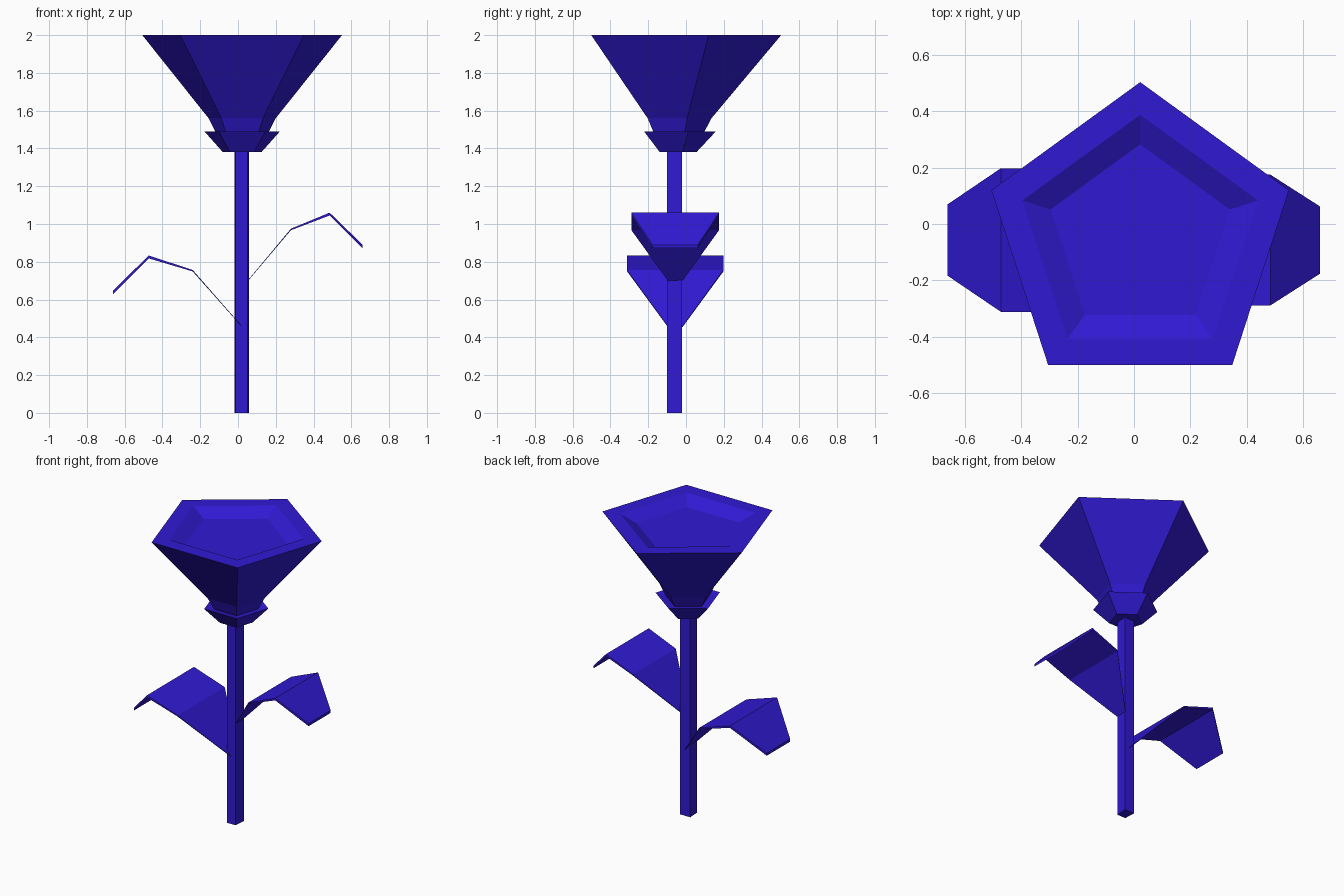
import bpy
from math import sin, cos, pi

if "Cube" in bpy.data.objects:
    bpy.data.objects.remove(bpy.data.objects["Cube"])

CX, CY = 0.022, -0.052   # axis of the flower

blue = bpy.data.materials.new("blue")
blue.diffuse_color = (0.03, 0.01, 0.65, 1)
blue.use_nodes = True
blue.node_tree.nodes["Principled BSDF"].inputs["Base Color"].default_value = blue.diffuse_color


def loft(name, rings):
    """Skin a list of equal-length rings and cap both ends."""
    n = len(rings[0])
    verts = [p for ring in rings for p in ring]
    faces = [(k * n + i, k * n + (i + 1) % n, (k + 1) * n + (i + 1) % n, (k + 1) * n + i)
             for k in range(len(rings) - 1) for i in range(n)]
    last = (len(rings) - 1) * n
    faces += [tuple(reversed(range(n))), tuple(range(last, last + n))]
    mesh = bpy.data.meshes.new(name)
    mesh.from_pydata(verts, [], faces)
    mesh.materials.append(blue)
    obj = bpy.data.objects.new(name, mesh)
    bpy.context.collection.objects.link(obj)
    return obj


def pentagon(r, z):
    return [(CX + r * cos(pi / 2 + i * 2 * pi / 5), CY + r * sin(pi / 2 + i * 2 * pi / 5), z)
            for i in range(5)]


def leaf(name, profile, flip):
    """Profile points are (x, z, half width, thickness)."""
    rings = []
    for x, z, w, t in profile:
        ring = [(x, CY - 0.005 - w, z - t), (x, CY - 0.005 + w, z - t),
                (x, CY - 0.005 + w, z), (x, CY - 0.005 - w, z)]
        rings.append(ring[::-1] if flip else ring)
    return loft(name, rings)


# Stem: four sides, slightly wider at the back
loft("stem", [[(-0.013, -0.10, z), (0.051, -0.10, z), (0.058, -0.02, z), (-0.018, -0.02, z)]
              for z in (0, 1.39)])

# Calyx: small cup under the flower
loft("calyx", [pentagon(r, z) for r, z in ((0.107, 1.38), (0.21, 1.49), (0.13, 1.475))])

# Blossom: neck, flared body, flat rim and recessed centre
loft("blossom", [pentagon(r, z) for r, z in
                 ((0.13, 1.46), (0.15, 1.49), (0.187, 1.56), (0.556, 2.0), (0.44, 2.0), (0.335, 1.95))])

# Leaves: folded strips on either side
leaf("left_leaf", [(0.02, 0.46, 0.04, 0.004), (-0.24, 0.757, 0.255, 0.008),
                   (-0.473, 0.833, 0.255, 0.015), (-0.662, 0.647, 0.127, 0.018)], True)
leaf("right_leaf", [(0.055, 0.705, 0.04, 0.004), (0.28, 0.975, 0.232, 0.008),
                    (0.485, 1.06, 0.232, 0.015), (0.66, 0.89, 0.12, 0.018)], False)
